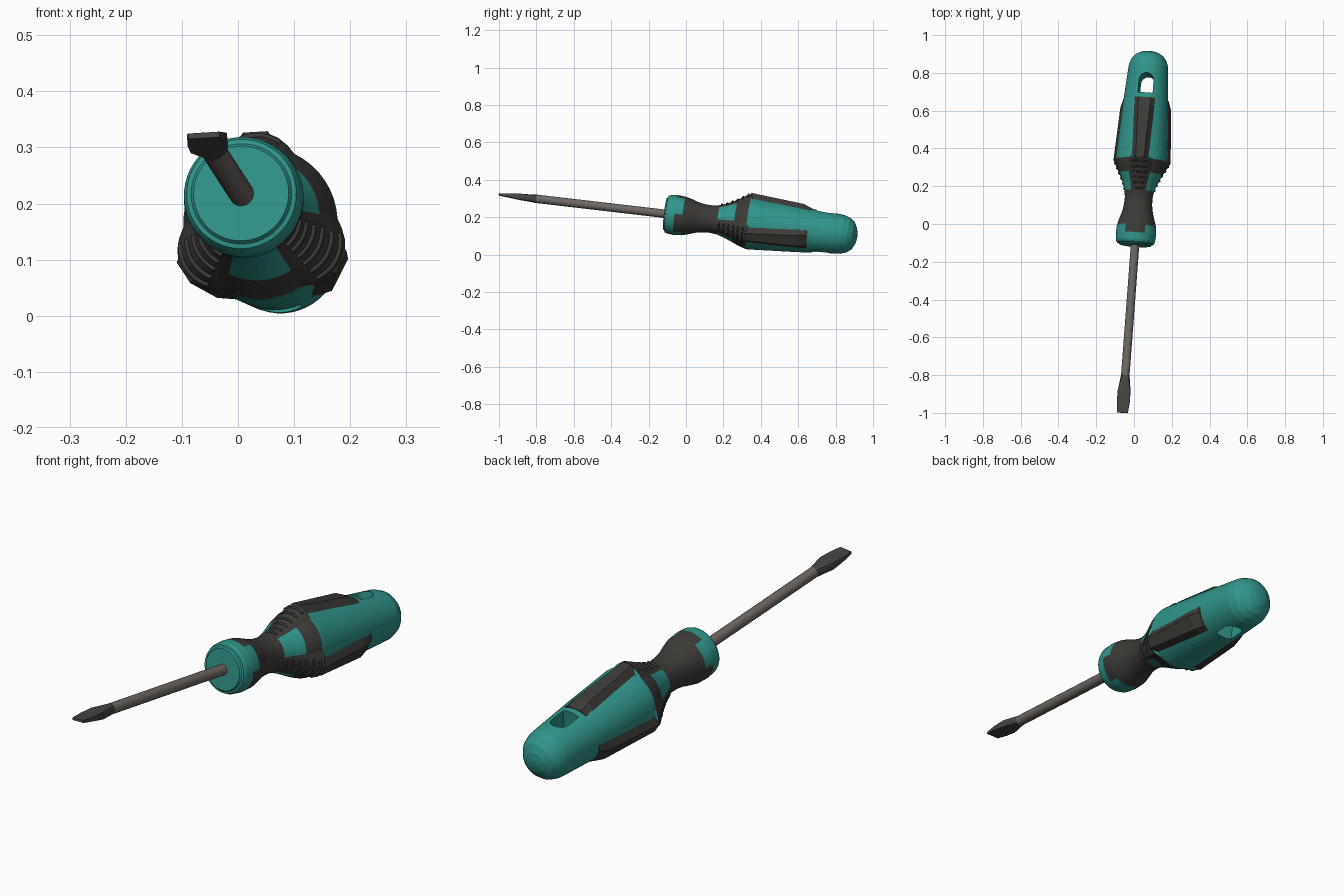
import bpy, bmesh
from math import cos, sin, radians, pi
from mathutils import Matrix, Vector

if "Cube" in bpy.data.objects:
    bpy.data.objects.remove(bpy.data.objects["Cube"])

# Tool frame: local Y runs along the shaft from tip to handle end
d = Vector((0.075, 1, -0.1165)).normalized()
ax = (Vector((1, 0, 0)) - d * d.x).normalized()
az = ax.cross(d)
FRAME = (Matrix.Translation((0.014, 0, 0.205))
         @ Matrix((ax, d, az)).transposed().to_4x4()
         @ Matrix.Rotation(radians(-3), 4, 'Y'))
PADS = (90, 210, 330)


def material(name, rgb):
    m = bpy.data.materials.new(name)
    m.diffuse_color = (*rgb, 1)
    m.use_nodes = True
    m.node_tree.nodes["Principled BSDF"].inputs["Base Color"].default_value = m.diffuse_color
    return m


TEAL = material("teal_plastic", (0.03, 0.30, 0.26))
DARK = material("dark_rubber", (0.045, 0.043, 0.038))
STEEL = material("steel", (0.16, 0.14, 0.125))
TIP = material("dark_steel", (0.06, 0.06, 0.056))


def polar(t, r, deg):
    return Vector((r * cos(radians(deg)), t, r * sin(radians(deg))))


def place(name, data, mats):
    ob = bpy.data.objects.new(name, data)
    bpy.context.collection.objects.link(ob)
    for m in mats:
        data.materials.append(m)
    ob.matrix_world = FRAME
    return ob


def loft(name, rings, mats, pick=lambda row, col: 0):
    """Skin closed rings of equal length and cap both ends."""
    bm = bmesh.new()
    rows = [[bm.verts.new(p) for p in ring] for ring in rings]
    n = len(rows[0])
    for i in range(len(rows) - 1):
        for j in range(n):
            k = (j + 1) % n
            f = bm.faces.new((rows[i][j], rows[i][k], rows[i + 1][k], rows[i + 1][j]))
            f.material_index = pick(i, j)
    bm.faces.new(rows[0])
    bm.faces.new(rows[-1])
    bmesh.ops.recalc_face_normals(bm, faces=bm.faces)
    me = bpy.data.meshes.new(name)
    bm.to_mesh(me)
    bm.free()
    return place(name, me, mats)


# Handle profile: position, radius between pads, radius at pads
PROFILE = [(-0.113, .085, .085), (-0.106, .090, .090), (-0.104, .098, .098),
           (-0.090, .104, .104), (-0.055, .107, .107), (-0.012, .104, .104),
           (0.02, .095, .095), (0.06, .082, .082), (0.10, .075, .075),
           (0.14, .073, .074), (0.175, .078, .080), (0.22, .092, .097),
           (0.268, .112, .122), (0.305, .127, .145), (0.338, .137, .163),
           (0.348, .138, .142), (0.60, .123, .123), (0.80, .108, .108),
           (0.845, .104, .104), (0.877, .093, .093), (0.902, .073, .073),
           (0.918, .043, .043), (0.924, .014, .014)]
SEG = 48


def lobe(rw, rp, deg):
    return rw + (rp - rw) * max(0, cos(radians(3 * (deg - 90))))


def surface(t, deg):
    for (t0, w0, p0), (t1, w1, p1) in zip(PROFILE, PROFILE[1:]):
        if t0 <= t <= t1:
            f = (t - t0) / (t1 - t0)
            return lobe(w0 + (w1 - w0) * f, p0 + (p1 - p0) * f, deg)


def handle_colour(row, col):
    t = (PROFILE[row][0] + PROFILE[row + 1][0]) / 2
    deg = (col + .5) * 360 / SEG
    window = abs((deg - 30 + 60) % 120 - 60) < 30
    if t < -0.055 or t > 0.34:
        return 0
    if window and (t < -0.012 or 0.175 < t < 0.268):
        return 0
    return 1


handle = loft("handle", [[polar(t, lobe(w, p, j * 360 / SEG), j * 360 / SEG)
                          for j in range(SEG)] for t, w, p in PROFILE],
              (TEAL, DARK), handle_colour)

# Hanging hole through the handle end
outline = [(-.039, .69), (.039, .69), (.039, .755)]
outline += [(.039 * cos(a * pi / 8), .755 + .042 * sin(a * pi / 8)) for a in range(1, 8)]
outline += [(-.039, .755)]
cutter = loft("hole_cutter", [[Vector((x, t, z)) for x, t in outline] for z in (-.3, .3)], (TEAL,))
cutter.hide_render = True
mod = handle.modifiers.new("hole", 'BOOLEAN')
mod.operation = 'DIFFERENCE'
mod.solver = 'EXACT'
mod.object = cutter
bpy.context.view_layer.objects.active = handle
bpy.ops.object.modifier_apply(modifier="hole")
bpy.data.objects.remove(cutter)

# Three chamfered grip pads: position, height, flat half-width, base half-width
PAD = [(0.325, .150, .020, .052), (0.338, .163, .022, .060),
       (0.62, .137, .032, .056), (0.665, .120, .032, .054)]
for n, deg in enumerate(PADS):
    turn = Matrix.Rotation(radians(90 - deg), 3, 'Y')
    rings = []
    for t, h, flat, base in PAD:
        low = .112 - .02 * (t - .33)
        shape = ((-base, low - .03), (-base, low), (-flat, h),
                 (flat, h), (base, low), (base, low - .03))
        rings.append([turn @ Vector((x, t, z)) for x, z in shape])
    loft(f"grip_pad_{n + 1}", rings, (DARK,))

# Raised finger ribs in front of each pad
for n, deg in enumerate(PADS):
    cu = bpy.data.curves.new(f"finger_ribs_{n + 1}", 'CURVE')
    cu.dimensions = '3D'
    cu.bevel_depth = .005
    cu.bevel_resolution = 1
    cu.use_fill_caps = True
    for i in range(6):
        t = .185 + i * .027
        sp = cu.splines.new('POLY')
        sp.points.add(8)
        for k, pt in enumerate(sp.points):
            a = deg - 18 + k * 4.5
            pt.co = (*polar(t, surface(t, a) + .001, a), 1)
    place(f"finger_ribs_{n + 1}", cu, (DARK,))

# Round shaft
loft("shaft", [[polar(t, .0225, j * 22.5) for j in range(16)] for t in (-.81, -.10)], (STEEL,))


# Flat blade: round section blending to a thin rectangle
def blade_ring(t, hw, hh, square):
    ring = []
    for j in range(16):
        c, s = cos(j * pi / 8), sin(j * pi / 8)
        m = max(abs(c), abs(s))
        c, s = c + (c / m - c) * square, s + (s / m - s) * square
        ring.append(Vector((hw * c, t, hh * s)))
    return ring


loft("blade", [blade_ring(-.808, .0225, .0225, 0), blade_ring(-.89, .034, .0165, .9),
               blade_ring(-.95, .034, .010, 1), blade_ring(-1.009, .028, .005, 1)], (TIP,))
